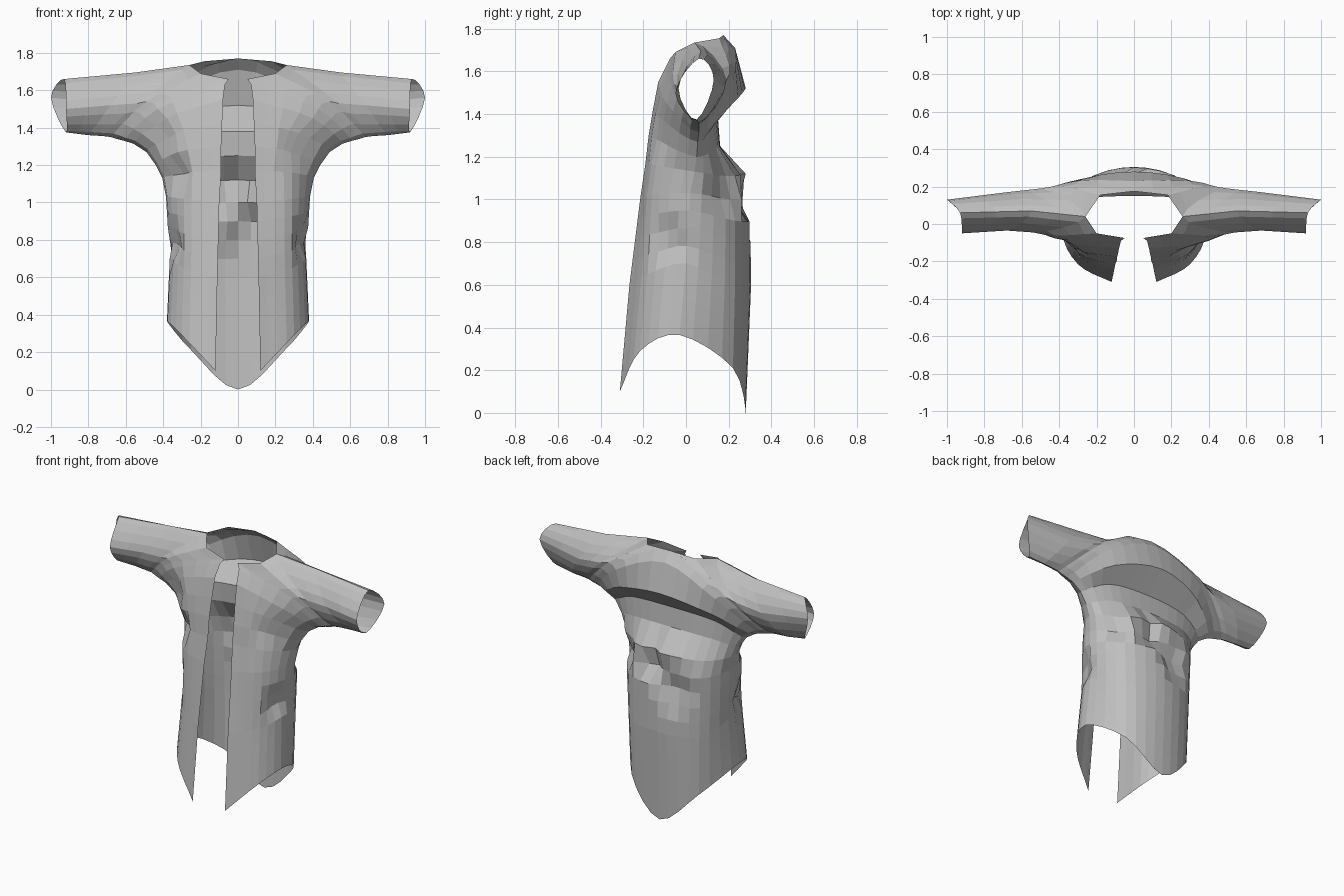
import bpy, bmesh
from mathutils import Vector as V

if "Cube" in bpy.data.objects:
    bpy.data.objects.remove(bpy.data.objects["Cube"])

cloth = bpy.data.materials.new("grey cloth")
cloth.use_nodes = True
grey = (0.52, 0.52, 0.52, 1)
cloth.diffuse_color = grey
cloth.node_tree.nodes["Principled BSDF"].inputs["Base Color"].default_value = grey

# Stations run from the hem up to the collar, then along the sleeve to the cuff.
# Front of each station: opening edge, front bulge, side seam
FRONT = [
    ((.12, -.31, .10), (.30, -.215, .29), (.38, -.03, .365)),
    ((.11, -.265, .60), (.29, -.18, .65), (.365, 0, .70)),
    ((.10, -.215, 1.0), (.29, -.16, 1.02), (.385, .02, 1.03)),
    ((.09, -.19, 1.17), (.29, -.14, 1.16), (.405, .04, 1.13)),
    ((.09, -.175, 1.30), (.32, -.13, 1.27), (.44, .05, 1.20)),
    ((.085, -.155, 1.42), (.35, -.115, 1.37), (.49, .055, 1.27)),
    ((.08, -.13, 1.55), (.40, -.09, 1.45), (.56, .06, 1.315)),
    ((.07, -.09, 1.63), (.43, -.075, 1.50), (.61, .06, 1.33)),
    ((.05, -.075, 1.66), (.45, -.065, 1.53), (.65, .06, 1.34)),
    ((.20, -.05, 1.69), (.49, -.055, 1.54), (.68, .06, 1.35)),
    ((.26, .04, 1.735), (.54, -.045, 1.53), (.72, .06, 1.355)),
    ((.55, .07, 1.695), (.68, -.035, 1.52), (.80, .06, 1.36)),
    ((.93, .06, 1.66), (.92, -.05, 1.50), (.92, .05, 1.375)),
]
# Back of each station: back bulge, centre back
BACK = [
    ((.25, .22, .21), (0, .28, 0)),
    ((.26, .23, .60), (0, .305, .60)),
    ((.27, .23, 1.0), (0, .30, 1.0)),
    ((.28, .20, 1.11), (0, .28, 1.12)),
    ((.29, .14, 1.24), (0, .16, 1.25)),
    ((.31, .13, 1.36), (0, .15, 1.38)),
    ((.34, .22, 1.45), (0, .28, 1.52)),
    ((.37, .22, 1.56), (0, .23, 1.71)),
    ((.40, .21, 1.58), (0, .175, 1.77)),
    ((.44, .20, 1.58), (.18, .155, 1.755)),
    ((.50, .19, 1.56), (.26, .04, 1.735)),
    ((.68, .17, 1.53), (.55, .07, 1.695)),
    ((1.0, .13, 1.56), (.93, .06, 1.66)),
]
STEPS = 4


def spline(a, b, c, d, t):
    """Smooth point between b and c."""
    return 0.5 * (2 * b + (c - a) * t + (2 * a - 5 * b + 4 * c - d) * t ** 2
                  + (3 * b - a - 3 * c + d) * t ** 3)


def section(front, back):
    """Curve from the front edge round the side to the back."""
    p = [V(q) for q in front + back]
    if p[0] == p[4]:                      # closed sleeve ring
        p = [p[3]] + p + [p[1]]
    else:
        after = V((-p[3].x, p[3].y, p[3].z)) if p[4].x == 0 else 2 * p[4] - p[3]
        p = [p[0] + (p[0] - p[1]) * 0.6] + p + [after]
    pts = [spline(*p[i:i + 4], k / STEPS) for i in range(4) for k in range(STEPS)]
    return pts + [p[5]]


# Garment sheet: extra rows over the long skirt panels
rings = [section(f, b) for f, b in zip(FRONT, BACK)]
rows = []
for i, (r, s) in enumerate(zip(rings, rings[1:])):
    cuts = 4 if i < 2 else 2 if i > 9 else 1
    rows += [[a.lerp(b, k / cuts) for a, b in zip(r, s)] for k in range(cuts)]
rows.append(rings[-1])

bm = bmesh.new()
for side in (1, -1):
    grid = [[bm.verts.new((side * p.x, p.y, p.z)) for p in row] for row in rows]
    for r, s in zip(grid, grid[1:]):
        for i in range(len(r) - 1):
            quad = (r[i], r[i + 1], s[i + 1], s[i])
            bm.faces.new(quad if side > 0 else quad[::-1])
bmesh.ops.remove_doubles(bm, verts=bm.verts, dist=0.001)

# Creases: pull cloth towards the body around a few spots (place, radius, depth)
CREASES = [
    ((.37, -.08, .80), .10, .05), ((-.37, -.08, .78), .10, .05),
    ((-.33, -.12, 1.12), .09, .06), ((.33, -.12, 1.30), .11, .05),
    ((-.42, -.08, 1.38), .09, .05), ((.08, .29, 1.02), .12, .10),
    ((-.10, .29, .90), .13, .07), ((.30, .18, 1.03), .10, .06),
]
for place, radius, depth in CREASES:
    for v in bm.verts:
        near = 1 - (v.co - V(place)).length / radius
        if near > 0:
            v.co -= V((v.co.x, v.co.y, 0)).normalized() * depth * near ** 0.5

bmesh.ops.recalc_face_normals(bm, faces=bm.faces)
mesh = bpy.data.meshes.new("open_jacket")
bm.to_mesh(mesh)
bm.free()
mesh.materials.append(cloth)
jacket = bpy.data.objects.new("open_jacket", mesh)
bpy.context.collection.objects.link(jacket)
